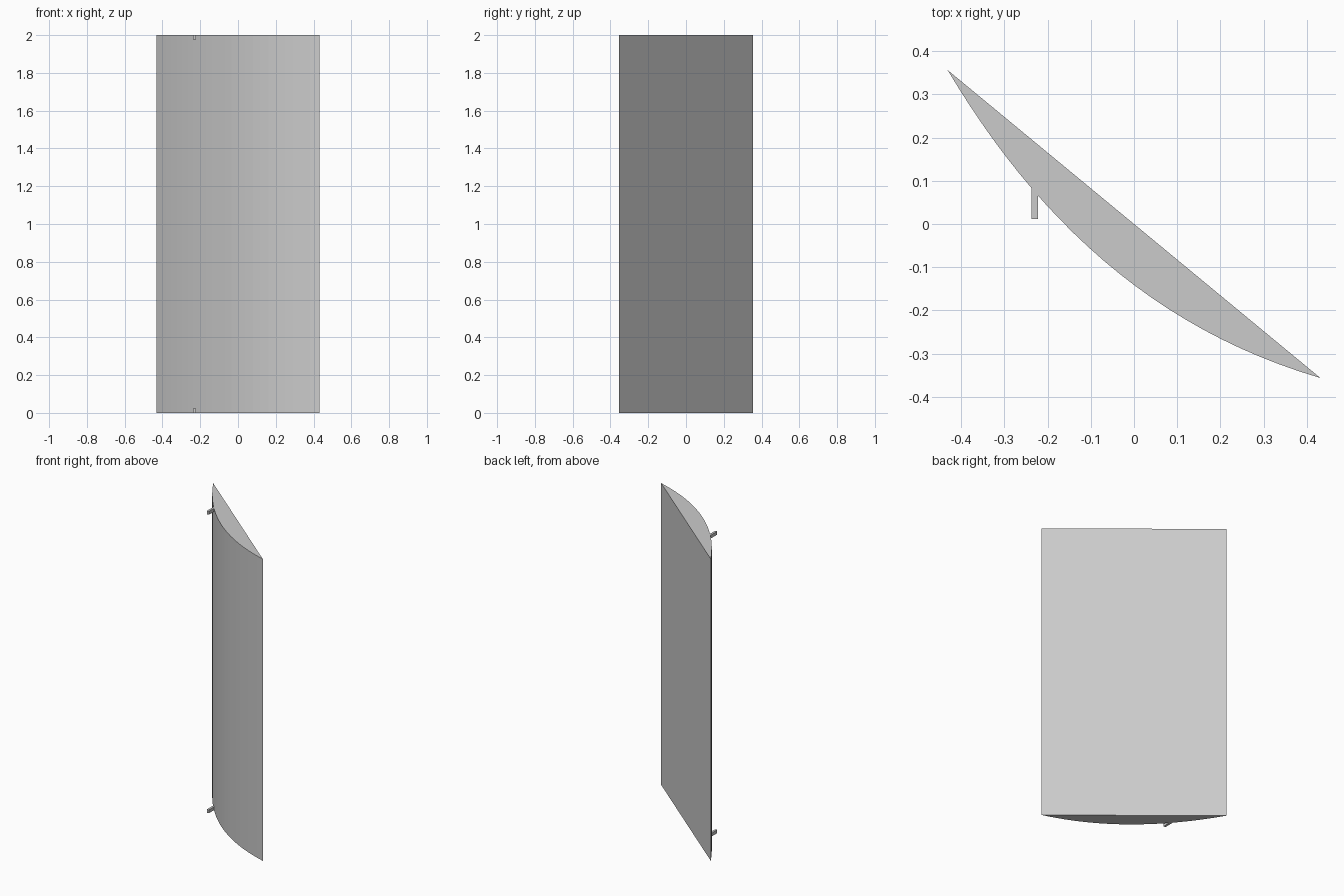
import bpy, bmesh
from mathutils import Vector

if "Cube" in bpy.data.objects:
    bpy.data.objects.remove(bpy.data.objects["Cube"])

HEIGHT = 2.0
SEGMENTS = 24

grey = bpy.data.materials.new("light_grey")
grey.use_nodes = True
colour = (0.6, 0.6, 0.6, 1)
grey.diffuse_color = colour
grey.node_tree.nodes["Principled BSDF"].inputs["Base Color"].default_value = colour


def extrude_profile(name, points, bottom, top):
    """Solid prism from a counter-clockwise plan outline."""
    bm = bmesh.new()
    face = bm.faces.new([bm.verts.new((x, y, bottom)) for x, y in points])
    result = bmesh.ops.extrude_face_region(bm, geom=[face])
    verts = [v for v in result["geom"] if isinstance(v, bmesh.types.BMVert)]
    bmesh.ops.translate(bm, verts=verts, vec=(0, 0, top - bottom))
    bmesh.ops.recalc_face_normals(bm, faces=bm.faces)
    mesh = bpy.data.meshes.new(name)
    bm.to_mesh(mesh)
    bm.free()
    mesh.materials.append(grey)
    obj = bpy.data.objects.new(name, mesh)
    bpy.context.collection.objects.link(obj)
    return obj


# Curved door panel: flat chord at the back, slightly lopsided bow at the front
half_chord = Vector((0.431, -0.356))
outward = Vector((half_chord.y, -half_chord.x)).normalized()
outline = []
for i in range(SEGMENTS + 1):
    u = 2 * i / SEGMENTS - 1
    bow = (1 - u * u) * (0.11 + 0.01 * u)
    outline.append(half_chord * u + outward * bow)
extrude_profile("curved_panel", outline, 0, HEIGHT)

# Small square pegs at the lower and upper edges
peg_size = 0.022
peg = [(-0.237, 0.012), (-0.222, 0.012), (-0.222, 0.12), (-0.237, 0.12)]
for name, z in (("lower_peg", 0), ("upper_peg", HEIGHT - peg_size)):
    extrude_profile(name, peg, z, z + peg_size)
